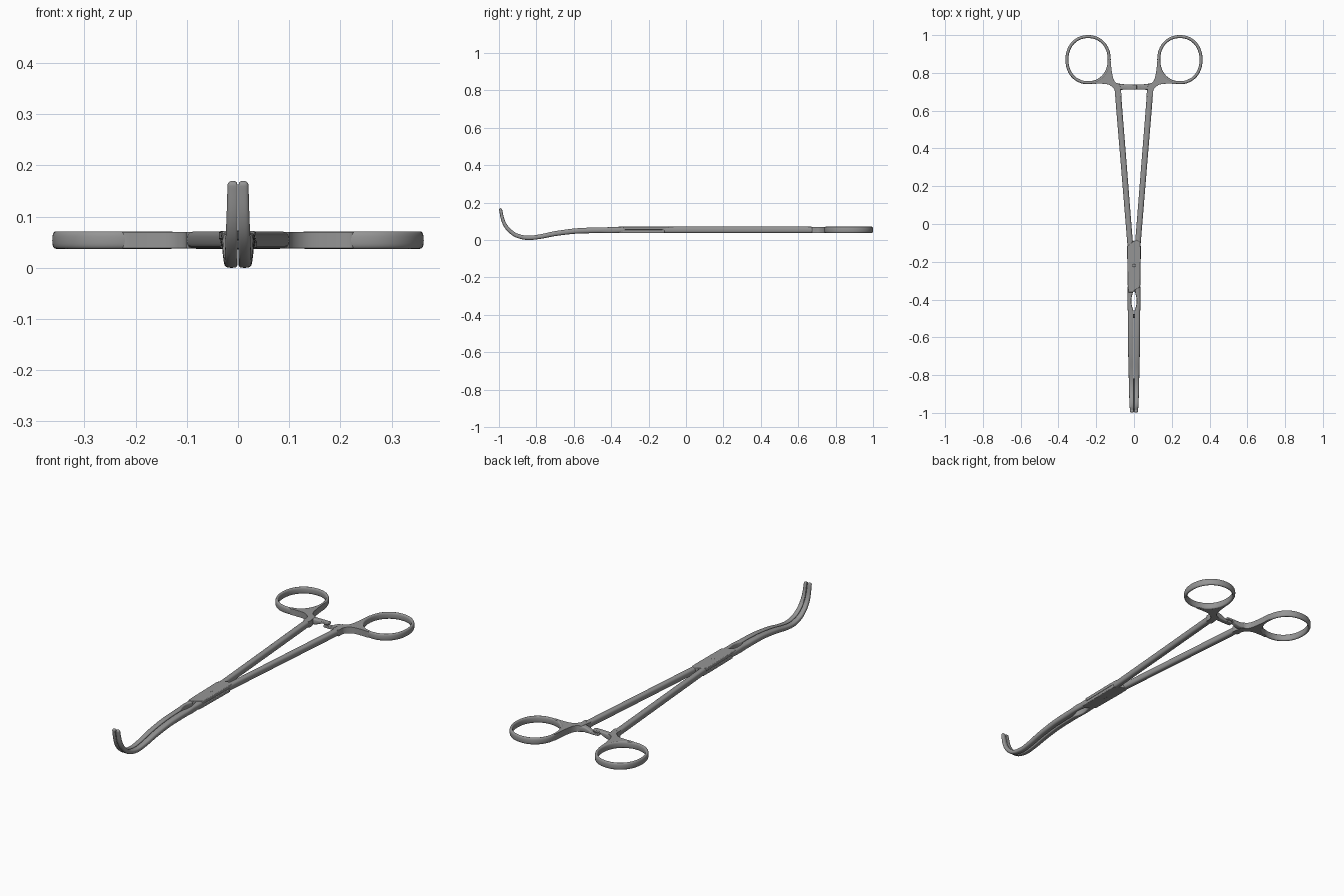
import bpy, bmesh, math
from mathutils import Vector

if "Cube" in bpy.data.objects:
    bpy.data.objects.remove(bpy.data.objects["Cube"])

MID = 0.054   # height of the flat plane of the instrument
steel = bpy.data.materials.new("dark_steel")
steel.diffuse_color = (0.3, 0.3, 0.3, 1)
steel.use_nodes = True
steel.node_tree.nodes["Principled BSDF"].inputs["Base Color"].default_value = steel.diffuse_color


def finish(name, bm, bevel=0.0, segments=3):
    bmesh.ops.recalc_face_normals(bm, faces=bm.faces)
    me = bpy.data.meshes.new(name)
    bm.to_mesh(me)
    bm.free()
    me.materials.append(steel)
    ob = bpy.data.objects.new(name, me)
    bpy.context.collection.objects.link(ob)
    bpy.ops.object.select_all(action='DESELECT')
    ob.select_set(True)
    bpy.context.view_layer.objects.active = ob
    if bevel:
        m = ob.modifiers.new("bevel", 'BEVEL')
        m.width, m.segments = bevel, segments
        m.limit_method, m.angle_limit = 'ANGLE', math.radians(40)
    bpy.ops.object.shade_smooth_by_angle(angle=math.radians(40))
    return ob


def smooth_path(pts, steps, closed=False):
    """Catmull-Rom through points of any dimension."""
    n, out = len(pts), []
    get = (lambda i: pts[i % n]) if closed else (lambda i: pts[max(0, min(n - 1, i))])
    for i in range(n if closed else n - 1):
        quad = list(zip(get(i - 1), get(i), get(i + 1), get(i + 2)))
        for k in range(steps):
            t = k / steps
            out.append([0.5 * (2 * b + (c - a) * t + (2 * a - 5 * b + 4 * c - d) * t * t
                        + (3 * b - a - 3 * c + d) * t ** 3) for a, b, c, d in quad])
    if not closed:
        out.append(list(pts[-1]))
    return out


def spow(v, e):
    return math.copysign(abs(v) ** e, v)


def sweep(name, rows, closed=False, power=2.6, sides=24, side_axis=None, dome=0.0, flat=0):
    """Rounded section swept along rows of (x, y, z, width, height);
    flat = -1 or 1 squares off the section on that side."""
    bm, rings, n = bmesh.new(), [], len(rows)
    stations = []
    for i, r in enumerate(rows):
        a = rows[(i - 1) % n] if closed else rows[max(i - 1, 0)]
        b = rows[(i + 1) % n] if closed else rows[min(i + 1, n - 1)]
        t = (Vector(b[:3]) - Vector(a[:3])).normalized()
        stations.append((Vector(r[:3]), t, r[3], r[4]))
    if dome:
        p, t, w, h = stations[-1]
        for k in range(1, 6):
            a = math.radians(k * 16.5)
            stations.append((p + t * dome * math.sin(a), t, w * math.cos(a), h * math.cos(a)))
    for p, t, w, h in stations:
        s = Vector(side_axis) if side_axis else t.cross(Vector((0, 0, 1))).normalized()
        u = s.cross(t).normalized()
        ring = []
        for k in range(sides):
            a = 2 * math.pi * k / sides
            c, d = math.cos(a), math.sin(a)
            e = 2 / (5.0 if c * flat > 0 else power)
            ring.append(bm.verts.new(p + s * spow(c, e) * w / 2 + u * spow(d, e) * h / 2))
        rings.append(ring)
    m = len(rings)
    for i in range(m if closed else m - 1):
        A, B = rings[i], rings[(i + 1) % m]
        for k in range(sides):
            bm.faces.new((A[k], A[(k + 1) % sides], B[(k + 1) % sides], B[k]))
    if not closed:
        bm.faces.new(rings[0])
        bm.faces.new(rings[-1])
    return finish(name, bm)


def plate(name, outline, z0, z1, s=1, bevel=0.003):
    """Flat plan outline raised from z0 to z1, mirrored in x when s is -1."""
    bm = bmesh.new()
    f = bm.faces.new([bm.verts.new((s * x, y, z0)) for x, y in outline])
    ext = bmesh.ops.extrude_face_region(bm, geom=[f])
    for v in ext['geom']:
        if isinstance(v, bmesh.types.BMVert):
            v.co.z = z1
    return finish(name, bm, bevel)


WEB = [(0.068, 0.675), (0.099, 0.675), (0.104, 0.712), (0.135, 0.738), (0.185, 0.743),
       (0.222, 0.742), (0.222, 0.754), (0.185, 0.766), (0.155, 0.789), (0.139, 0.820),
       (0.130, 0.885), (0.125, 0.885), (0.121, 0.835), (0.112, 0.778), (0.100, 0.752),
       (0.084, 0.743), (0.074, 0.735), (0.072, 0.715), (0.069, 0.703)]

JAW = [(0.0170, -0.325, 0.054, 0.032, 0.032), (0.0195, -0.36, 0.0535, 0.028, 0.032),
       (0.0225, -0.385, 0.053, 0.022, 0.031), (0.0240, -0.41, 0.053, 0.0195, 0.031),
       (0.0220, -0.435, 0.0525, 0.023, 0.030), (0.0175, -0.465, 0.052, 0.031, 0.030),
       (0.0170, -0.52, 0.051, 0.031, 0.030), (0.0165, -0.60, 0.047, 0.030, 0.028),
       (0.0160, -0.70, 0.034, 0.029, 0.026), (0.0150, -0.78, 0.018, 0.027, 0.024),
       (0.0142, -0.845, 0.0115, 0.026, 0.023), (0.0135, -0.90, 0.022, 0.0245, 0.022),
       (0.0130, -0.935, 0.043, 0.0235, 0.021), (0.0123, -0.962, 0.072, 0.0225, 0.020),
       (0.0115, -0.980, 0.110, 0.021, 0.018), (0.0108, -0.991, 0.161, 0.0195, 0.016)]

for side, s in (("left", -1), ("right", 1)):
    # finger ring, slightly squarer than an ellipse
    ring = []
    for k in range(64):
        a = 2 * math.pi * k / 64
        ring.append((s * (0.243 + 0.112 * spow(math.cos(a), 0.94)),
                     0.87 + 0.122 * spow(math.sin(a), 0.94), MID, 0.016, 0.034))
    sweep(side + "_finger_ring", ring, closed=True)
    # flared web joining ring, shank and ratchet arm
    plate(side + "_handle_web", smooth_path(WEB, 5, True), MID - 0.016, MID + 0.016, s, 0.006)
    # shank
    sweep(side + "_shank", smooth_path([(s * 0.018, -0.125, MID, 0.032, 0.033),
          (s * 0.024, -0.06, MID, 0.030, 0.034), (s * 0.053, 0.30, MID, 0.031, 0.034),
          (s * 0.079, 0.62, MID, 0.032, 0.034), (s * 0.084, 0.69, MID, 0.032, 0.033)], 6), power=2.8)
    # curved jaw with a flat gripping side
    sweep(side + "_jaw", smooth_path([(s * r[0],) + r[1:] for r in JAW], 6),
          side_axis=(1, 0, 0), power=2.5, dome=0.009, flat=-s)
    # ratchet arm tapering to an upper or lower tongue, with teeth facing the other arm
    zc = 0.0625 if s < 0 else 0.0455
    sweep(side + "_ratchet_arm", smooth_path([(s * 0.092, 0.727, MID, 0.036, 0.031),
          (s * 0.068, 0.726, MID, 0.031, 0.030), (s * 0.042, 0.725, (MID + zc) / 2, 0.028, 0.022),
          (s * 0.024, 0.725, zc, 0.027, 0.013), (s * -0.012, 0.725, zc, 0.025, 0.013)], 5),
          power=4, dome=0.004)
    root, tooth = zc + s * 0.005, zc + s * 0.0085
    bm = bmesh.new()
    for k in range(3):
        x = s * (-0.010 + 0.009 * k)
        ends = [[bm.verts.new(c) for c in ((x, y, root), (x + s * 0.008, y, root), (x, y, tooth))]
                for y in (0.716, 0.734)]
        bm.faces.new(ends[0])
        bm.faces.new(ends[1])
        for i in range(3):
            j = (i + 1) % 3
            bm.faces.new((ends[0][i], ends[0][j], ends[1][j], ends[1][i]))
    finish(side + "_ratchet_teeth", bm)

# lapped joint: each half crosses from one shank to the opposite jaw
LAP = [(-0.037, -0.118), (-0.004, -0.092), (0.012, -0.085), (0.034, -0.095), (0.035, -0.15),
       (0.033, -0.332), (0.002, -0.352), (-0.006, -0.362), (-0.030, -0.362),
       (-0.033, -0.33)]
plate("joint_upper_half", LAP, 0.0545, 0.0715, 1, 0.003)
plate("joint_lower_half", LAP, 0.0370, 0.0535, -1, 0.003)

# pivot pin
bm = bmesh.new()
bmesh.ops.create_cone(bm, cap_ends=True, segments=24, radius1=0.008, radius2=0.008, depth=0.0365)
bmesh.ops.translate(bm, verts=bm.verts, vec=(0, -0.22, 0.0543))
finish("pivot_pin", bm, 0.001, 2)
